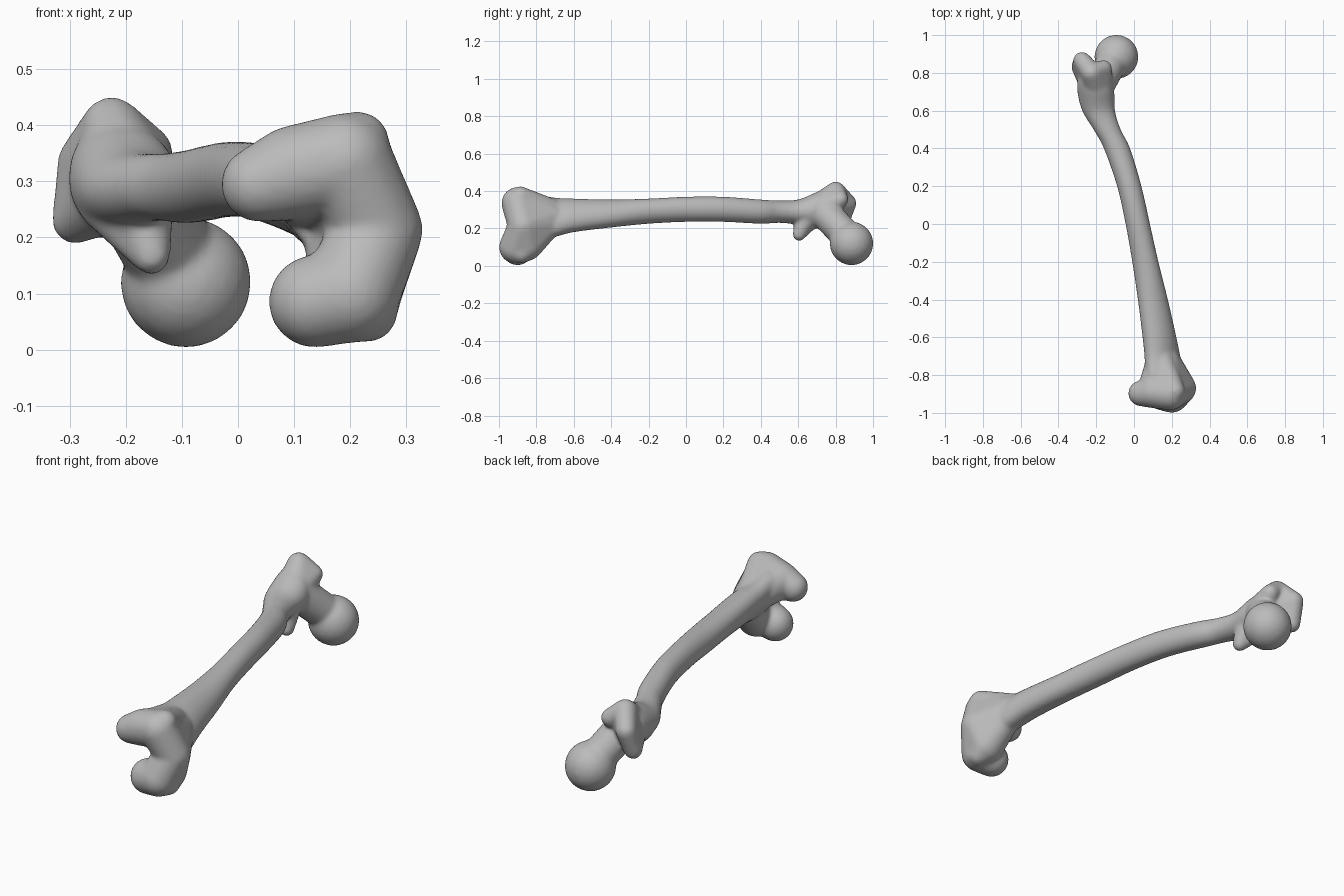
import bpy, bmesh, math
from mathutils import Vector

cube = bpy.data.objects.get("Cube")
if cube:
    bpy.data.objects.remove(cube)

# Unit ball used as a template for every rounded mass
ball = bmesh.new()
bmesh.ops.create_icosphere(ball, subdivisions=3, radius=1)
BALL = [v.co.copy() for v in ball.verts]
ball.free()

bone = bmesh.new()


def mass(*spheres):
    """Convex skin around spheres given as (x, y, z, radius)."""
    verts = [bone.verts.new(Vector(s[:3]) + p * s[3]) for s in spheres for p in BALL]
    hull = bmesh.ops.convex_hull(bone, input=verts)
    loose = {g for g in hull["geom_interior"] + hull["geom_unused"]
             if isinstance(g, bmesh.types.BMVert)}
    bmesh.ops.delete(bone, geom=list(loose), context='VERTS')


def catmull(a, b, c, d, t):
    return [0.5 * (2 * q + (r - p) * t + (2 * p - 5 * q + 4 * r - s) * t * t
                   + (3 * q - p - 3 * r + s) * t ** 3) for p, q, r, s in zip(a, b, c, d)]


def loft(stations, sides=32, steps=5):
    """Skin leaning ellipses given as (y, x min, x max, z min, z max, lean)."""
    pts = [stations[0]] + stations + [stations[-1]]
    rows = [catmull(*pts[i:i + 4], k / steps)
            for i in range(len(stations) - 1) for k in range(steps)]
    rows.append(stations[-1])
    rings = []
    for y, x0, x1, z0, z1, lean in rows:
        ring = []
        for k in range(sides):
            a = math.tau * k / sides
            ring.append(bone.verts.new(((x0 + x1) / 2 + (x1 - x0) / 2 * math.cos(a + lean), y,
                                        (z0 + z1) / 2 + (z1 - z0) / 2 * math.sin(a))))
        rings.append(ring)
    for r, s in zip(rings, rings[1:]):
        for k in range(sides):
            j = (k + 1) % sides
            bone.faces.new((r[k], r[j], s[j], s[k]))
    bone.faces.new(rings[0])
    bone.faces.new(rings[-1])


# Shaft
loft([(-0.80, 0.06, 0.26, 0.14, 0.385, 0.5),
      (-0.70, 0.055, 0.245, 0.155, 0.365, 0.45),
      (-0.60, 0.045, 0.225, 0.18, 0.36, 0.35),
      (-0.40, 0.02, 0.18, 0.205, 0.355, 0.2),
      (-0.20, -0.01, 0.13, 0.225, 0.36, 0),
      (0.00, -0.045, 0.085, 0.235, 0.37, 0),
      (0.20, -0.09, 0.04, 0.235, 0.37, 0),
      (0.40, -0.16, -0.02, 0.225, 0.355, 0),
      (0.50, -0.215, -0.07, 0.23, 0.35, 0),
      (0.60, -0.275, -0.10, 0.22, 0.355, 0),
      (0.70, -0.30, -0.105, 0.20, 0.395, 0),
      (0.76, -0.30, -0.13, 0.23, 0.41, 0)])

# Upper condyle
tip = (0.037, -0.897, 0.295, 0.068)
mid = (0.10, -0.89, 0.315, 0.085)
root = (0.19, -0.90, 0.335, 0.087)
corner = (0.215, -0.885, 0.37, 0.055)
mass(tip, mid)
mass(mid, root, corner)

# Bridge between the condyles
bridge = (0.248, -0.87, 0.213, 0.082)
mass(root, bridge)

# Lower condyle
front = (0.20, -0.912, 0.10, 0.088)
back = (0.21, -0.85, 0.112, 0.085)
mass(bridge, front, back)
mass(front, back, (0.235, -0.88, 0.062, 0.048))
mass(front, (0.137, -0.90, 0.086, 0.083))

# Flare from shaft to condyles
mass(bridge, back, (0.18, -0.72, 0.23, 0.065))
mass(mid, root, corner, (0.14, -0.72, 0.285, 0.075))
mass(root, bridge, (0.165, -0.72, 0.26, 0.075))

# Ball head and neck
mass((-0.093, 0.885, 0.12, 0.117))
saddle = (-0.195, 0.72, 0.305, 0.085)
mass((-0.115, 0.86, 0.16, 0.083), (-0.165, 0.78, 0.25, 0.076), saddle)

# Greater trochanter: peak, outer ridge and inner spur
peak = (-0.225, 0.80, 0.397, 0.054)
outer = (-0.275, 0.865, 0.335, 0.047)
low = (-0.29, 0.83, 0.23, 0.042)
mass(peak, outer, saddle)
mass(outer, low, saddle)
mass(peak, (-0.16, 0.825, 0.355, 0.043), saddle)

# Lesser trochanter
knob = (-0.155, 0.605, 0.168, 0.035)
mass(knob, (-0.175, 0.64, 0.25, 0.06))
mass(knob, (-0.235, 0.68, 0.26, 0.05))

bmesh.ops.recalc_face_normals(bone, faces=bone.faces[:])
mesh = bpy.data.meshes.new("thigh_bone")
bone.to_mesh(mesh)
bone.free()
thigh_bone = bpy.data.objects.new("thigh_bone", mesh)
bpy.context.collection.objects.link(thigh_bone)

# Single flat grey
grey = bpy.data.materials.new("bone grey")
grey.use_nodes = True
colour = (0.5, 0.5, 0.5, 1)
grey.diffuse_color = colour
grey.node_tree.nodes["Principled BSDF"].inputs["Base Color"].default_value = colour
mesh.materials.append(grey)

# Fuse the masses into one soft skin
fuse = thigh_bone.modifiers.new("fuse", 'REMESH')
fuse.mode = 'VOXEL'
fuse.voxel_size = 0.008
fuse.use_smooth_shade = True
soften = thigh_bone.modifiers.new("soften", 'SMOOTH')
soften.factor = 0.5
soften.iterations = 14

bpy.ops.object.select_all(action='DESELECT')
thigh_bone.select_set(True)
bpy.context.view_layer.objects.active = thigh_bone
for name in ("fuse", "soften"):
    bpy.ops.object.modifier_apply(modifier=name)
bpy.ops.object.shade_smooth()
